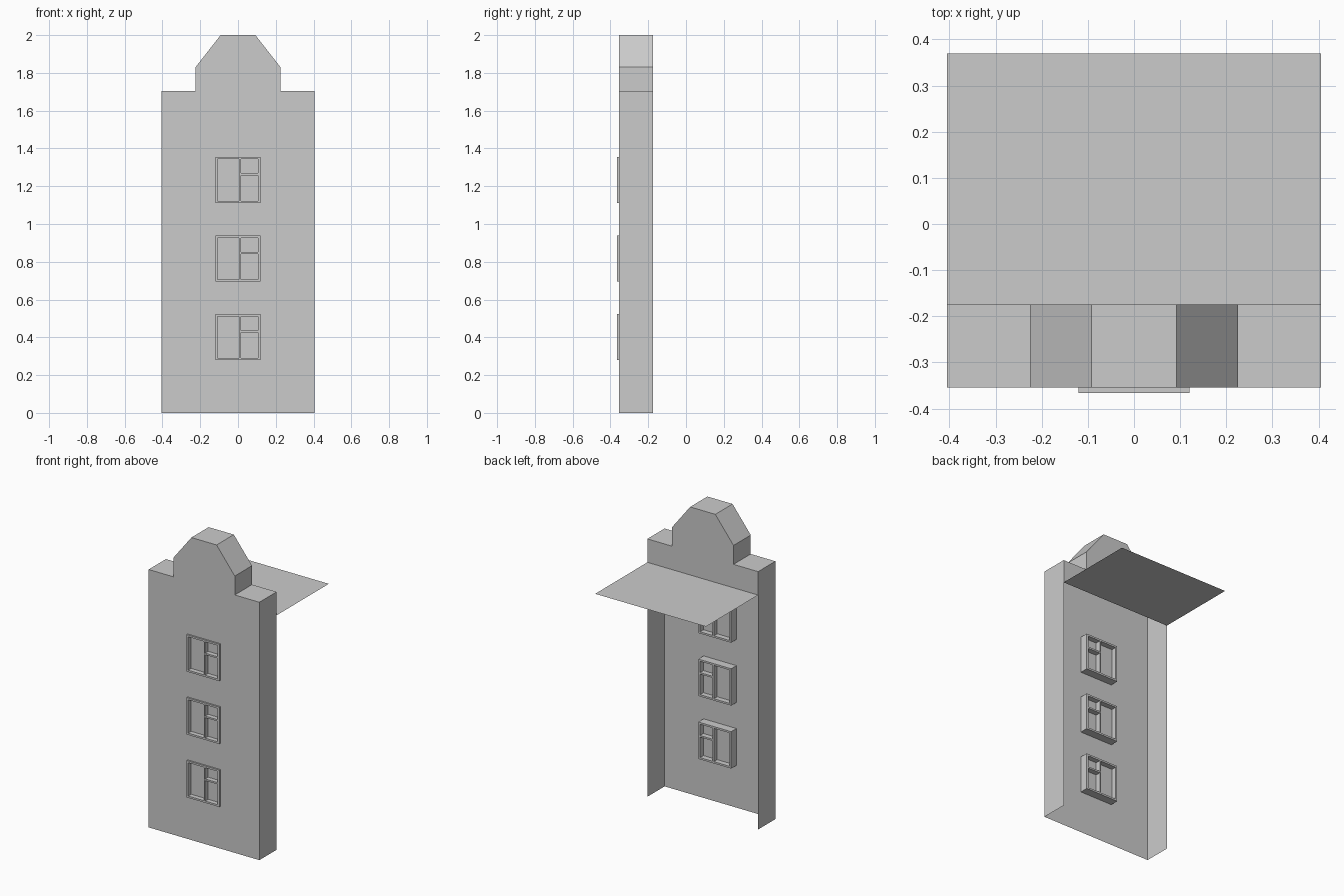
import bpy, bmesh

if "Cube" in bpy.data.objects:
    bpy.data.objects.remove(bpy.data.objects["Cube"])

FRONT, BACK, REAR = -0.355, -0.175, 0.37
HALF_W, ROOF_Z = 0.405, 1.55


def finish(name, bm):
    bmesh.ops.remove_doubles(bm, verts=bm.verts, dist=1e-5)
    bmesh.ops.recalc_face_normals(bm, faces=bm.faces)
    mesh = bpy.data.meshes.new(name)
    bm.to_mesh(mesh)
    bm.free()
    obj = bpy.data.objects.new(name, mesh)
    bpy.context.collection.objects.link(obj)
    return obj


def fill(bm, loops, y):
    """Flat upright panel at depth y; loops after the first are holes."""
    edges = []
    for loop in loops:
        vs = [bm.verts.new((x, y, z)) for x, z in loop]
        edges += [bm.edges.new((a, b)) for a, b in zip(vs, vs[1:] + vs[:1])]
    bmesh.ops.triangle_fill(bm, edges=edges, use_beauty=True, normal=(0, -1, 0))


def band(bm, path, y0, y1, closed=True):
    """Walls running in depth along a path."""
    pairs = zip(path, path[1:] + path[:1]) if closed else zip(path, path[1:])
    for (ax, az), (bx, bz) in pairs:
        bm.faces.new([bm.verts.new(p) for p in
                      ((ax, y0, az), (bx, y0, bz), (bx, y1, bz), (ax, y1, az))])


def rect(x0, x1, z0, z1):
    return [(x0, z0), (x1, z0), (x1, z1), (x0, z1)]


def mirrored(half):
    return half + [(-x, z) for x, z in reversed(half)]


# Facade: hollow shell with stepped gable and window openings
gable = [(HALF_W, 1.705), (0.225, 1.705), (0.225, 1.83), (0.092, 2.0)]
outline = mirrored([(HALF_W, 0.0), (HALF_W, ROOF_Z)] + gable)
centres = [0.401 + 0.416 * i for i in range(3)]
openings = [rect(-0.12, 0.12, c - 0.122, c + 0.122) for c in centres]
bm = bmesh.new()
fill(bm, [outline] + openings, FRONT)
fill(bm, [mirrored([(HALF_W, ROOF_Z)] + gable)], BACK)
band(bm, outline, FRONT, BACK, closed=False)
finish("facade", bm)

# Flat roof behind the gable
bm = bmesh.new()
band(bm, [(-HALF_W, ROOF_Z), (HALF_W, ROOF_Z)], BACK, REAR, closed=False)
finish("roof", bm)

# Windows: frame with one tall and two stacked lights, glass set midway
for i, c in enumerate(centres):
    lights = [rect(-0.108, 0.006, c - 0.11, c + 0.11),
              rect(0.016, 0.107, c - 0.11, c + 0.025),
              rect(0.016, 0.107, c + 0.036, c + 0.11)]
    loops = [openings[i]] + lights
    bm = bmesh.new()
    for y in (-0.366, -0.30):
        fill(bm, loops, y)
    for loop in loops:
        band(bm, loop, -0.366, -0.30)
    finish(f"window_frame_{i + 1}", bm)
    bm = bmesh.new()
    for light in lights:
        fill(bm, [light], -0.335)
    finish(f"window_glass_{i + 1}", bm)
